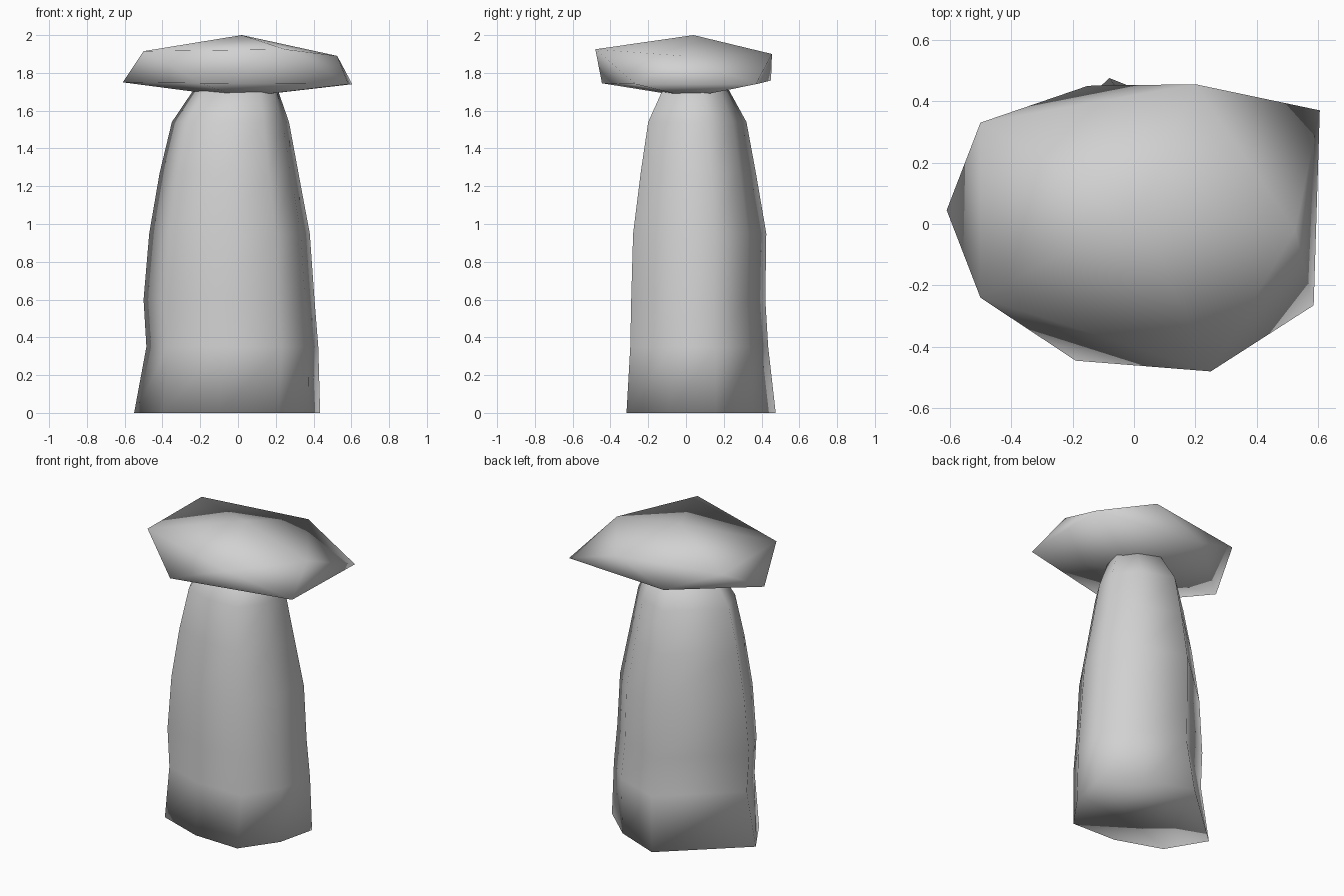
import bpy
import bmesh

cube = bpy.data.objects.get("Cube")
if cube:
    bpy.data.objects.remove(cube, do_unlink=True)

stone = bpy.data.materials.new("grey_stone")
stone.use_nodes = True
grey = (0.64, 0.64, 0.64, 1)
stone.diffuse_color = grey
stone.node_tree.nodes["Principled BSDF"].inputs["Base Color"].default_value = grey


def finish(name, bm):
    """Turn a bmesh into a smooth-shaded stone object."""
    bmesh.ops.recalc_face_normals(bm, faces=bm.faces)
    for face in bm.faces:
        face.smooth = True
    mesh = bpy.data.meshes.new(name)
    bm.to_mesh(mesh)
    bm.free()
    mesh.materials.append(stone)
    obj = bpy.data.objects.new(name, mesh)
    bpy.context.collection.objects.link(obj)
    return obj


def bridge(bm, low, high):
    n = len(low)
    for i in range(n):
        j = (i + 1) % n
        bm.faces.new((low[i], low[j], high[j], high[i]))


# Pillar: uneven eight-sided outlines, for the foot and the shaft,
# fitted to a box at each height
foot = [(-.55, .05), (-.4, -.2), (-.1, -.305), (.215, -.315),
        (.375, -.09), (.435, .16), (.22, .355), (-.08, .475)]
shaft = [(-.55, .06), (-.42, -.215), (-.12, -.315), (.225, -.315),
         (.38, -.08), (.435, .17), (.24, .365), (-.08, .475)]
# height, then x and y limits
levels = [(0, -.55, .435, -.315, .475),
          (.35, -.485, .425, -.295, .435),
          (.6, -.5, .405, -.29, .42),
          (.95, -.47, .38, -.28, .425),
          (1.27, -.415, .32, -.24, .37),
          (1.54, -.35, .27, -.2, .32),
          (1.74, -.215, .2, -.11, .21)]
_, bx0, bx1, by0, by1 = levels[0]

bm = bmesh.new()
rings = []
for z, x0, x1, y0, y1 in levels:
    rings.append([bm.verts.new((x0 + (x - bx0) / (bx1 - bx0) * (x1 - x0),
                                y0 + (y - by0) / (by1 - by0) * (y1 - y0), z))
                  for x, y in (shaft if z else foot)])
for low, high in zip(rings, rings[1:]):
    bridge(bm, low, high)
bm.faces.new(rings[0])
bm.faces.new(rings[-1])
finish("pillar", bm)

# Capstone: a flattened, uneven twenty-sided boulder
upper_points = [(-.5, .33, 1.91), (-.5, -.24, 1.915), (.25, -.48, 1.925),
                (.525, -.02, 1.89), (.2, .455, 1.9)]
lower_points = [(-.61, .045, 1.75), (-.19, -.445, 1.745), (.585, -.265, 1.74),
                (.605, .37, 1.74), (-.15, .45, 1.76)]
bm = bmesh.new()
upper = [bm.verts.new(p) for p in upper_points]
lower = [bm.verts.new(p) for p in lower_points]
peak = bm.verts.new((.02, .04, 2))
base = bm.verts.new((0, .02, 1.67))
for i in range(5):
    j = (i + 1) % 5
    bm.faces.new((peak, upper[i], upper[j]))
    bm.faces.new((base, lower[j], lower[i]))
    bm.faces.new((upper[i], lower[i], upper[j]))
    bm.faces.new((lower[i], lower[j], upper[j]))
finish("capstone", bm)
